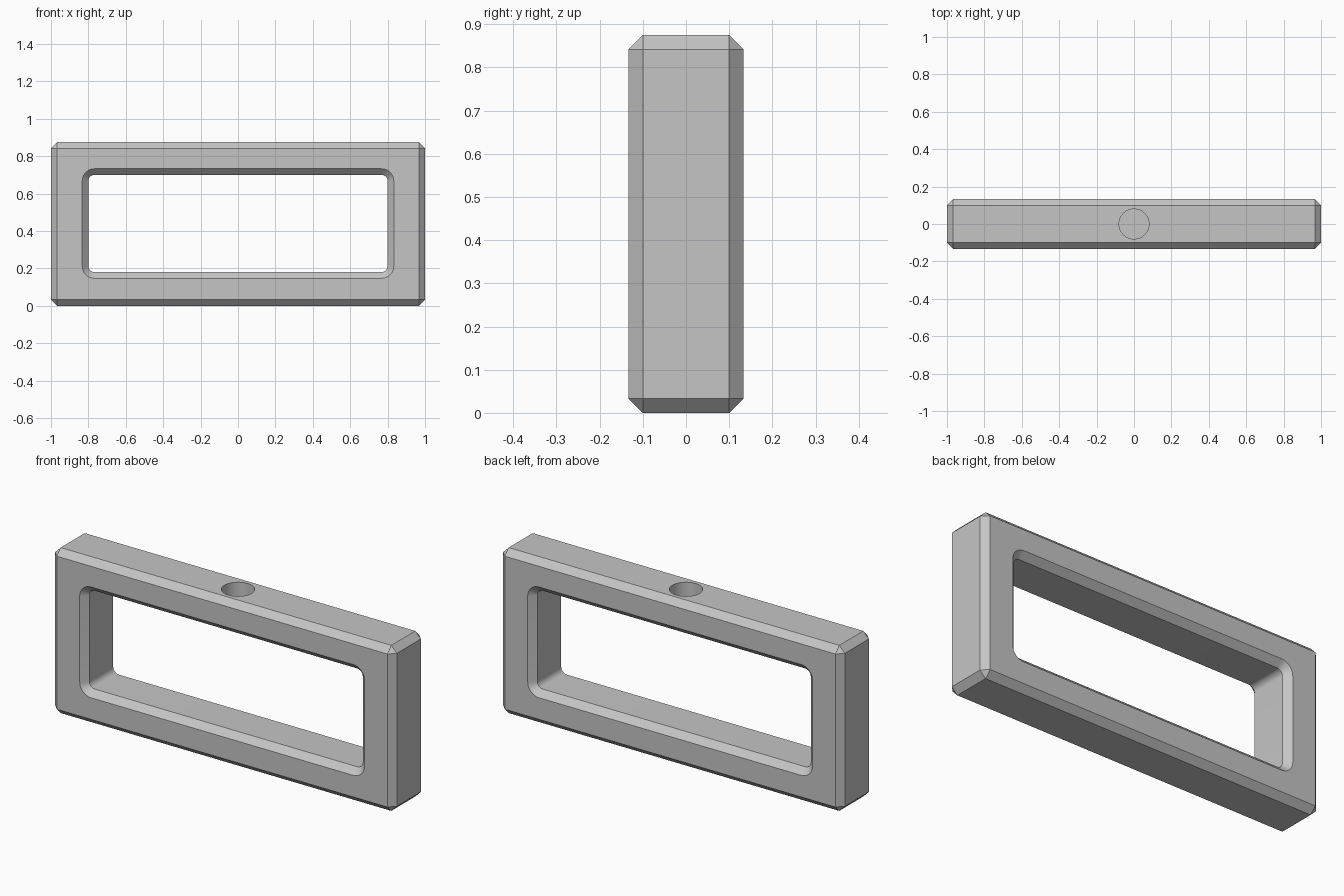
import bpy
import bmesh
import math

LENGTH, DEPTH, HEIGHT = 2.0, 0.266, 0.875
CHAMFER = 0.033
OPEN_HALF_X, OPEN_LOW, OPEN_HIGH = 0.8, 0.18, 0.70
HOLE_RADIUS, HOLE_DEPTH = 0.08, 0.13

default = bpy.data.objects.get("Cube")
if default:
    bpy.data.objects.remove(default, do_unlink=True)

grey = bpy.data.materials.new("light grey")
grey.use_nodes = True
colour = (0.56, 0.56, 0.56, 1)
grey.diffuse_color = colour
grey.node_tree.nodes["Principled BSDF"].inputs["Base Color"].default_value = colour


def finish(bm, name):
    """Turn a bmesh into a linked object."""
    bmesh.ops.recalc_face_normals(bm, faces=bm.faces)
    mesh = bpy.data.meshes.new(name)
    bm.to_mesh(mesh)
    bm.free()
    mesh.materials.append(grey)
    obj = bpy.data.objects.new(name, mesh)
    bpy.context.collection.objects.link(obj)
    return obj


def rounded_ring(bm, y, offset, segments=8):
    """Rounded rectangle of the opening, grown outward by offset."""
    radius = CHAMFER + offset
    half_x = OPEN_HALF_X - CHAMFER
    mid_z = (OPEN_LOW + OPEN_HIGH) / 2
    half_z = (OPEN_HIGH - OPEN_LOW) / 2 - CHAMFER
    ring = []
    for corner, (sx, sz) in enumerate([(1, 1), (-1, 1), (-1, -1), (1, -1)]):
        for i in range(segments + 1):
            a = (corner + i / segments) * math.pi / 2
            ring.append(bm.verts.new((sx * half_x + radius * math.cos(a), y,
                                      mid_z + sz * half_z + radius * math.sin(a))))
    return ring


# Chamfered block
bm = bmesh.new()
bmesh.ops.create_cube(bm, size=1)
bmesh.ops.scale(bm, vec=(LENGTH, DEPTH, HEIGHT), verts=bm.verts)
bmesh.ops.translate(bm, vec=(0, 0, HEIGHT / 2), verts=bm.verts)
bmesh.ops.bevel(bm, geom=bm.edges[:], offset=CHAMFER, segments=1,
                affect='EDGES', profile=0.5)
frame = finish(bm, "frame")

# Opening cutter, flared at both ends to chamfer the rims
bm = bmesh.new()
inner_y = DEPTH / 2 - CHAMFER
flare = 2 * CHAMFER
rings = [rounded_ring(bm, y, grow) for y, grow in
         [(-inner_y - flare, flare), (-inner_y, 0), (inner_y, 0), (inner_y + flare, flare)]]
for a, b in zip(rings, rings[1:]):
    for i in range(len(a)):
        j = (i + 1) % len(a)
        bm.faces.new((a[i], a[j], b[j], b[i]))
bm.faces.new(rings[0])
bm.faces.new(rings[-1])
opening_cutter = finish(bm, "opening_cutter")

# Blind round hole cutter in the top
bm = bmesh.new()
bmesh.ops.create_cone(bm, cap_ends=True, segments=48, radius1=HOLE_RADIUS,
                      radius2=HOLE_RADIUS, depth=2 * HOLE_DEPTH)
bmesh.ops.translate(bm, vec=(0, 0, HEIGHT), verts=bm.verts)
hole_cutter = finish(bm, "hole_cutter")

# Cut the frame, then drop the cutters
bpy.ops.object.select_all(action='DESELECT')
bpy.context.view_layer.objects.active = frame
frame.select_set(True)
for cutter in (opening_cutter, hole_cutter):
    cutter.hide_render = True
    mod = frame.modifiers.new(cutter.name, 'BOOLEAN')
    mod.operation = 'DIFFERENCE'
    mod.solver = 'EXACT'
    mod.object = cutter
    bpy.ops.object.modifier_apply(modifier=mod.name)
    bpy.data.objects.remove(cutter, do_unlink=True)

bpy.ops.object.shade_smooth_by_angle(angle=math.radians(30))
